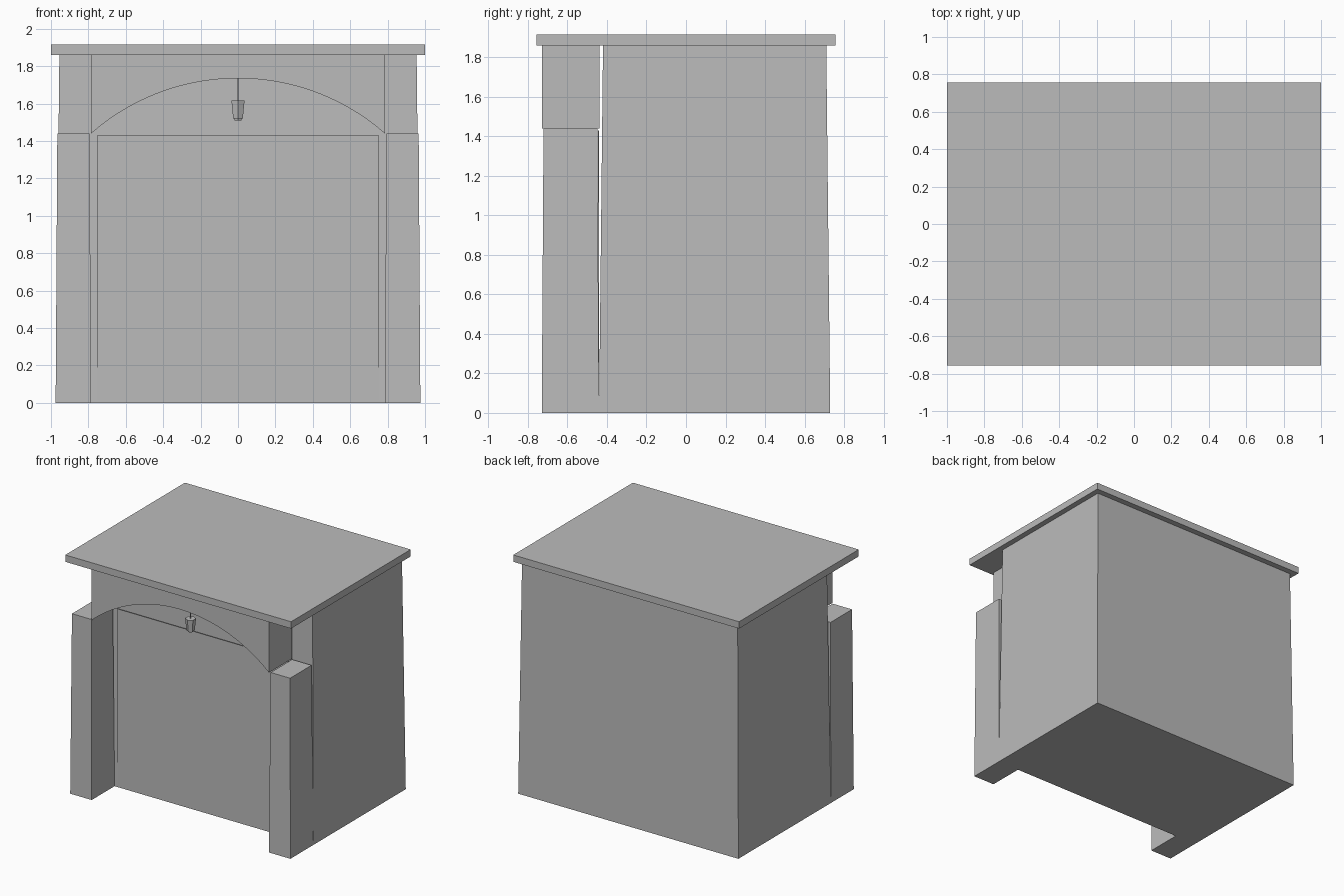
import bpy
import bmesh
from math import pi

if "Cube" in bpy.data.objects:
    bpy.data.objects.remove(bpy.data.objects["Cube"], do_unlink=True)

# Single plain grey
grey = bpy.data.materials.new("plain grey")
grey.use_nodes = True
colour = (0.5, 0.5, 0.5, 1)
grey.diffuse_color = colour
grey.node_tree.nodes["Principled BSDF"].inputs["Base Color"].default_value = colour


def finish(bm, name):
    bmesh.ops.recalc_face_normals(bm, faces=bm.faces)
    mesh = bpy.data.meshes.new(name)
    bm.to_mesh(mesh)
    bm.free()
    mesh.materials.append(grey)
    obj = bpy.data.objects.new(name, mesh)
    bpy.context.collection.objects.link(obj)
    return obj


def block(name, x, y, z, taper=0.0):
    """Box from ranges; the top is drawn in by taper on every side."""
    bm = bmesh.new()
    bmesh.ops.create_cube(bm, size=1)
    for v in bm.verts:
        inset = taper if v.co.z > 0 else 0
        v.co = (x[1] - inset if v.co.x > 0 else x[0] + inset,
                y[1] - inset if v.co.y > 0 else y[0] + inset,
                z[1] if v.co.z > 0 else z[0])
    return finish(bm, name)


def frustum(name, low_radius, high_radius, z, sides=6):
    bm = bmesh.new()
    bmesh.ops.create_cone(bm, cap_ends=True, segments=sides, radius1=low_radius,
                          radius2=high_radius, depth=z[1] - z[0])
    obj = finish(bm, name)
    obj.location = (0, -0.6, (z[0] + z[1]) / 2)
    return obj


# Main body and roof slab
block("body", (-0.975, 0.975), (-0.44, 0.73), (0, 1.86), 0.02)
block("roof", (-1, 1), (-0.757, 0.757), (1.86, 1.915))

# Front panel standing just clear of the sloping wall
block("front_panel", (-0.755, 0.755), (-0.446, -0.441), (0.015, 1.43))

# Tapered pillars
for side, name in ((1, "left_pillar"), (-1, "right_pillar")):
    xs = sorted((side * 0.785, side * 0.975))
    block(name, xs, (-0.73, -0.44), (0, 1.44), 0.009)

# Arched lintel: circular-arc underside, built as an extruded profile
half, spring, rise = 0.785, 1.44, 0.295
radius = (half ** 2 + rise ** 2) / (2 * rise)
centre = spring + rise - radius
steps = 32
bm = bmesh.new()
columns = []
for i in range(steps + 1):
    x = half * (2 * i / steps - 1)
    low = centre + (radius ** 2 - x ** 2) ** 0.5
    columns.append([bm.verts.new((x, -0.73, h)) for h in (low, 1.86)])
for a, b in zip(columns, columns[1:]):
    bm.faces.new((a[0], b[0], b[1], a[1]))
result = bmesh.ops.extrude_face_region(bm, geom=bm.faces[:] )
for v in result["geom"]:
    if isinstance(v, bmesh.types.BMVert):
        v.co.y = -0.437
# Close the front again if the extrusion consumed the source faces
if not any(all(abs(v.co.y + 0.73) < 1e-4 for v in f.verts) for f in bm.faces):
    for a, b in zip(columns, columns[1:]):
        bm.faces.new((a[0], b[0], b[1], a[1]))
lintel = finish(bm, "arched_lintel")
bpy.context.view_layer.objects.active = lintel
lintel.select_set(True)
bpy.ops.object.shade_smooth_by_angle(angle=pi / 6)

# Hanging lamp under the crown of the arch
frustum("lamp_cord", 0.003, 0.003, (1.61, 1.74))
frustum("lamp_shade", 0.03, 0.04, (1.52, 1.615))
frustum("lamp_bulb", 0.02, 0.024, (1.51, 1.53))
